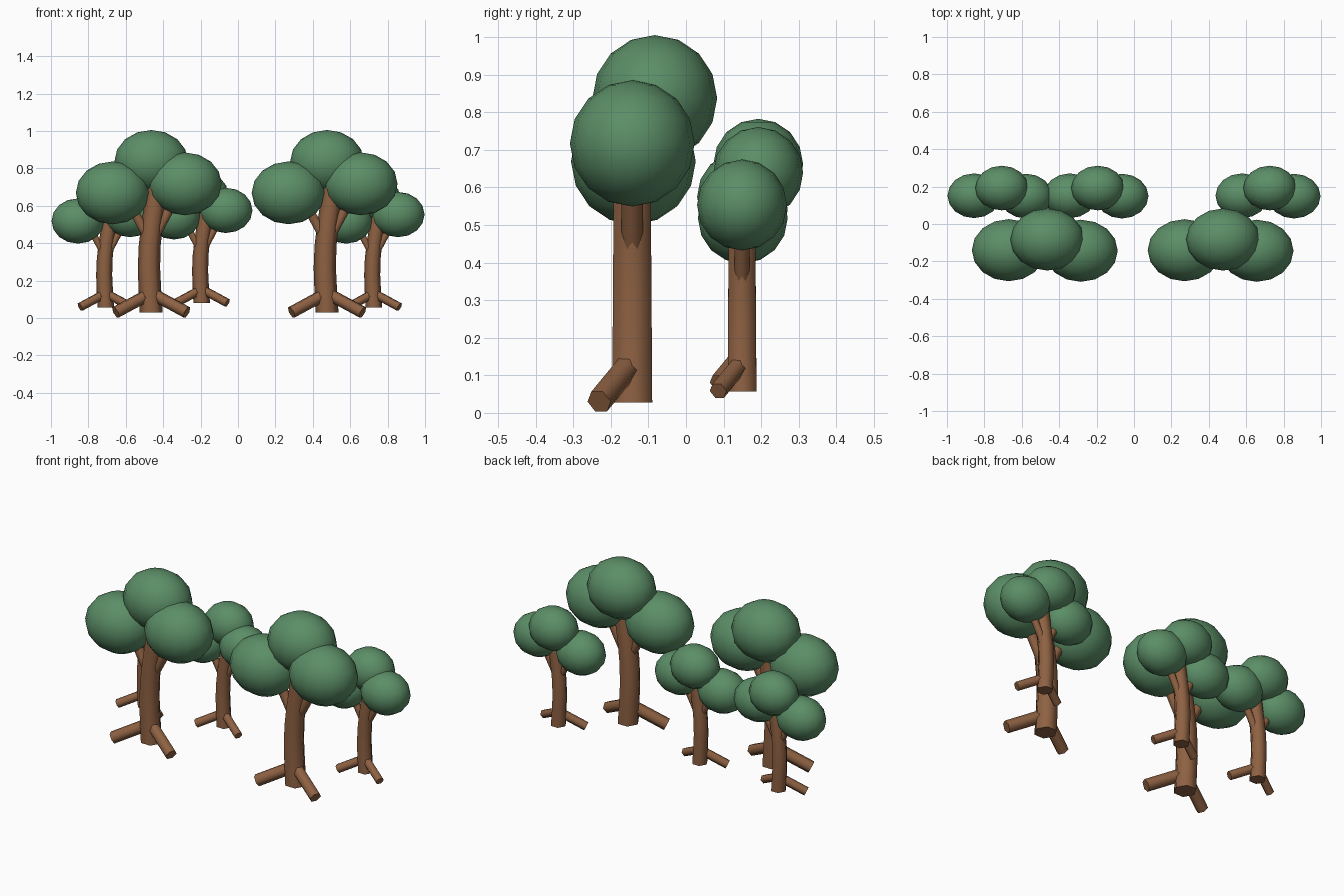
import bpy, bmesh, math
from mathutils import Vector

if "Cube" in bpy.data.objects:
    bpy.data.objects.remove(bpy.data.objects["Cube"])


def make_material(name, rgb):
    m = bpy.data.materials.new(name)
    m.diffuse_color = (*rgb, 1)
    m.use_nodes = True
    m.node_tree.nodes["Principled BSDF"].inputs["Base Color"].default_value = m.diffuse_color
    return m


BARK = make_material("bark_brown", (0.27, 0.12, 0.055))
LEAF = make_material("leaf_green", (0.105, 0.27, 0.135))


def finish(bm, name, mat):
    bmesh.ops.recalc_face_normals(bm, faces=bm.faces)
    me = bpy.data.meshes.new(name)
    bm.to_mesh(me)
    bm.free()
    me.materials.append(mat)
    ob = bpy.data.objects.new(name, me)
    bpy.context.collection.objects.link(ob)
    return ob


def tube(name, points, radii, u, v, sides=6):
    """Six-sided tube through points; smooth sides, flat end caps."""
    bm = bmesh.new()
    rings = []
    for p, r in zip(points, radii):
        ring = []
        for i in range(sides):
            a = 2 * math.pi * i / sides
            ring.append(bm.verts.new(p + u * r * math.cos(a) + v * r * math.sin(a)))
        rings.append(ring)
    for lo, hi in zip(rings, rings[1:]):
        for i in range(sides):
            j = (i + 1) % sides
            bm.faces.new((lo[i], lo[j], hi[j], hi[i])).smooth = True
    bm.faces.new(rings[0][::-1])
    bm.faces.new(rings[-1])
    # sharp rims keep the cap shading separate
    for e in bm.edges:
        if any(not f.smooth for f in e.link_faces):
            e.smooth = False
    return finish(bm, name, BARK)


def limb(name, base, k, start, end, r):
    """Straight tube between two points given in tree units."""
    a, b = base + Vector(start) * k, base + Vector(end) * k
    d = (b - a).normalized()
    u = d.cross(Vector((0, 0, 1))).normalized()
    return tube(name, [a, b], [r * k, r * k], u, u.cross(d))


def leaf_ball(name, base, k, centre):
    bm = bmesh.new()
    bmesh.ops.create_uvsphere(bm, u_segments=16, v_segments=8, radius=1)
    for v in bm.verts:
        v.co = base + k * (Vector(centre) + Vector((v.co.x * 0.197, v.co.y * 0.166, v.co.z * 0.168)))
    for f in bm.faces:
        f.smooth = True
    return finish(bm, name, LEAF)


# Trunk centreline (x, z): bows left, then leans right at the top
TRUNK = [(0, 0), (-0.007, 0.12), (-0.012, 0.24), (-0.008, 0.36),
         (0.004, 0.47), (0.02, 0.58), (0.035, 0.68)]


def tree(prefix, base, k):
    base = Vector(base)
    # trunk
    pts = [base + Vector((x, 0, z)) * k for x, z in TRUNK]
    radii = [(0.0615 - 0.008 * z) * k for _, z in TRUNK]
    tube(prefix + "_trunk", pts, radii, Vector((1, 0, 0)), Vector((0, 1, 0)))
    # roots and upper branches on both sides
    for side, s in (("left", -1), ("right", 1)):
        limb(f"{prefix}_{side}_root", base, k, (0, -0.003, 0.105), (s * 0.19, -0.088, 0.002), 0.034)
        limb(f"{prefix}_{side}_branch", base, k, (0, 0, 0.37), (s * 0.15, 0, 0.65), 0.028)
    # foliage
    leaf_ball(prefix + "_left_foliage", base, k, (-0.206, 0.003, 0.641))
    leaf_ball(prefix + "_right_foliage", base, k, (0.18, 0, 0.689))
    leaf_ball(prefix + "_top_foliage", base, k, (0, 0.06, 0.809))


# Two large trees in front, three small ones behind
tree("large_tree_left", (-0.464, -0.143, 0.028), 1.0)
tree("large_tree_right", (0.476, -0.143, 0.028), 1.0)
tree("small_tree_left", (-0.707, 0.149, 0.057), 0.72)
tree("small_tree_middle", (-0.194, 0.149, 0.079), 0.72)
tree("small_tree_right", (0.726, 0.149, 0.057), 0.72)
